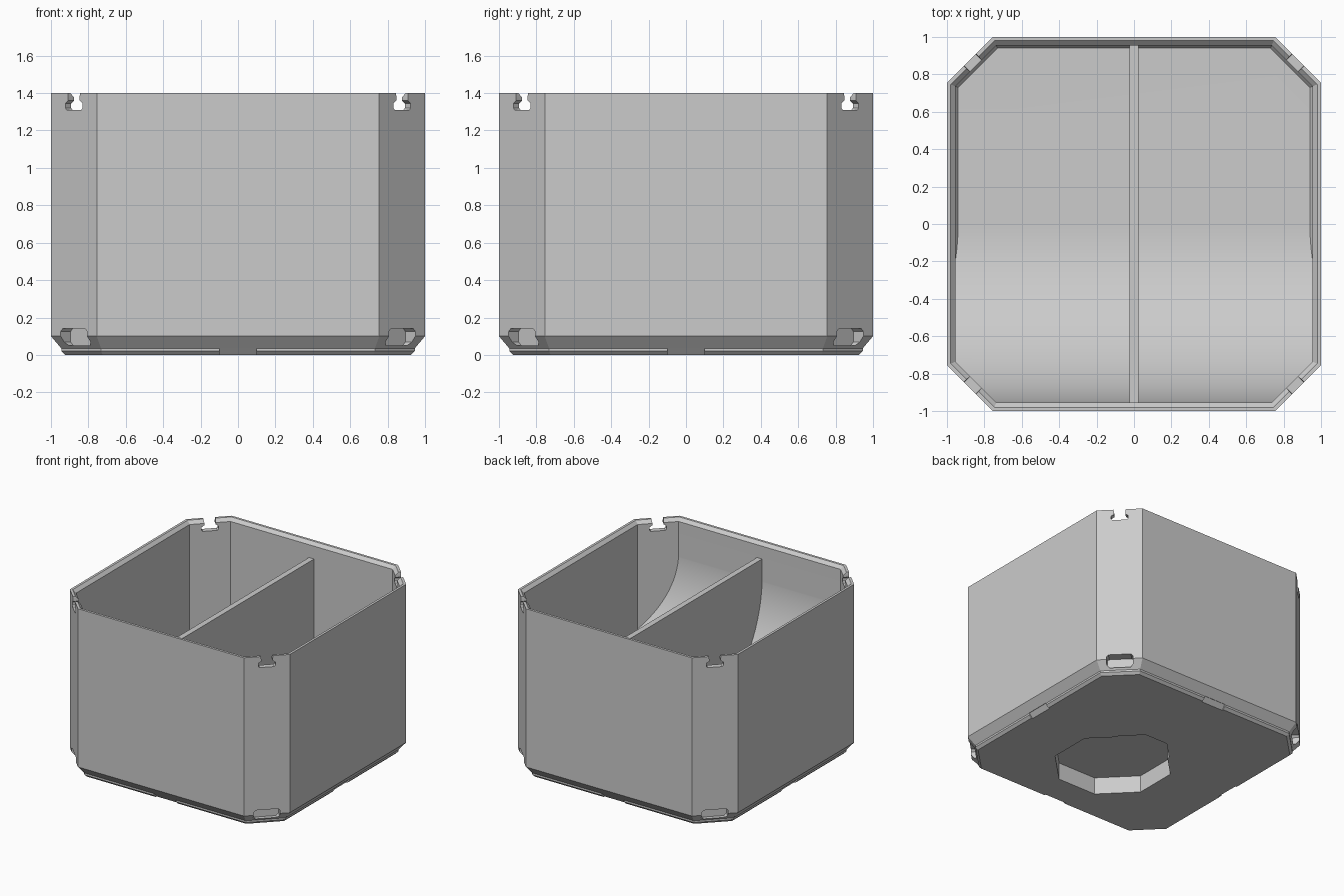
import bpy, bmesh, math
from mathutils import Matrix

cube = bpy.data.objects.get("Cube")
if cube:
    bpy.data.objects.remove(cube, do_unlink=True)

grey = bpy.data.materials.new("light_grey")
grey.use_nodes = True
COLOUR = (0.6, 0.6, 0.6, 1)
grey.diffuse_color = COLOUR
grey.node_tree.nodes["Principled BSDF"].inputs["Base Color"].default_value = COLOUR

CORNER_DIST = (1 + 0.755) / math.sqrt(2)


def finish(name, bm, matrix=Matrix()):
    bmesh.ops.transform(bm, matrix=matrix, verts=bm.verts)
    bmesh.ops.recalc_face_normals(bm, faces=bm.faces)
    mesh = bpy.data.meshes.new(name)
    bm.to_mesh(mesh)
    bm.free()
    mesh.materials.append(grey)
    obj = bpy.data.objects.new(name, mesh)
    bpy.context.collection.objects.link(obj)
    return obj


def skin(bm, loops):
    """Cap and bridge a stack of equal-length vertex loops."""
    rows = [[bm.verts.new(p) for p in loop] for loop in loops]
    n = len(rows[0])
    bm.faces.new(rows[0])
    bm.faces.new(rows[-1])
    for a, b in zip(rows, rows[1:]):
        for i in range(n):
            bm.faces.new((a[i], a[(i + 1) % n], b[(i + 1) % n], b[i]))


def octagon(z, h, regular=False):
    c = h * 0.414 if regular else 0.755 - 0.414 * (1 - h)
    pts = [(h, -c), (h, c), (c, h), (-c, h), (-h, c), (-h, -c), (-c, -h), (c, -h)]
    return [(x, y, z) for x, y in pts]


def loft(name, rings, regular=False, y=0):
    bm = bmesh.new()
    skin(bm, [octagon(z, h, regular) for z, h in rings])
    return finish(name, bm, Matrix.Translation((0, y, 0)))


def prism(name, profile, depth, matrix=Matrix()):
    """Profile in x and z, extruded along y by depth each way."""
    bm = bmesh.new()
    skin(bm, [[(u, s * depth, w) for u, w in profile] for s in (-1, 1)])
    return finish(name, bm, matrix)


def boolean(target, cutter, operation="DIFFERENCE"):
    cutter.hide_render = True
    mod = target.modifiers.new("cut", "BOOLEAN")
    mod.operation, mod.solver, mod.object = operation, "EXACT", cutter
    bpy.context.view_layer.objects.active = target
    bpy.ops.object.modifier_apply(modifier=mod.name)
    bpy.data.objects.remove(cutter, do_unlink=True)


def turn(degrees):
    return Matrix.Rotation(math.radians(degrees), 4, "Z")


def mirrored(half):
    return half + [(-u, w) for u, w in reversed(half)]


# Outer shell with a stepped, chamfered foot
body = loft("bin_body", [(0, 0.925), (0.02, 0.945), (0.035, 0.945), (0.1, 1), (1.4, 1)])

# Cavity: octagonal well limited by a flat floor and a curved front scoop
FLOOR, R = 0.17, 0.956
cavity = loft("cavity", [(0.15, 0.925), (0.19, 0.955), (1.375, 0.955), (1.43, 1.01)])
arc = [(-R * math.sin(t), FLOOR + R - R * math.cos(t))
       for t in (math.pi / 2 * i / 32 for i in range(33))]
scoop = prism("scoop", [(1.2, FLOOR)] + arc + [(-1.2, 1.2), (-1.2, 1.6), (1.2, 1.6)],
              1.2, turn(90))
boolean(cavity, scoop, "INTERSECT")
boolean(body, cavity)

# Keyhole recess under the floor
boolean(body, loft("recess", [(-0.05, 0.42), (0.14, 0.42)], True, -0.25))
boolean(body, loft("recess_slot", [(-0.05, 0.25), (0.139, 0.25)], True, 0.01))

# Rim notches and foot pockets on the corners, foot cutouts on the sides
notch = mirrored([(0.055, 1.31), (0.065, 1.32), (0.065, 1.345),
                  (0.043, 1.36), (0.043, 1.38), (0.055, 1.45)])
pocket = mirrored([(0.08, 0.05), (0.1, 0.07), (0.1, 0.125), (0.085, 0.14)])
cutout = [(-0.944, 0.037), (-0.905, -0.01), (-1.05, -0.01), (-1.05, 0.037)]
for k in range(4):
    at_corner = turn(45 + 90 * k) @ Matrix.Translation((0, -CORNER_DIST, 0))
    boolean(body, prism("notch", notch, 0.1, at_corner))
    boolean(body, prism("pocket", pocket, 0.075, at_corner))
    boolean(body, prism("cutout", cutout, 0.1, turn(90 * k) @ turn(90)))

# Central divider, set below the rim
divider = prism("divider", mirrored([(0.023, 0.155), (0.023, 1.27)]), 0.97)

for obj in (body, divider):
    bpy.ops.object.select_all(action="DESELECT")
    obj.select_set(True)
    bpy.context.view_layer.objects.active = obj
    bpy.ops.object.shade_smooth_by_angle(angle=math.radians(20))
